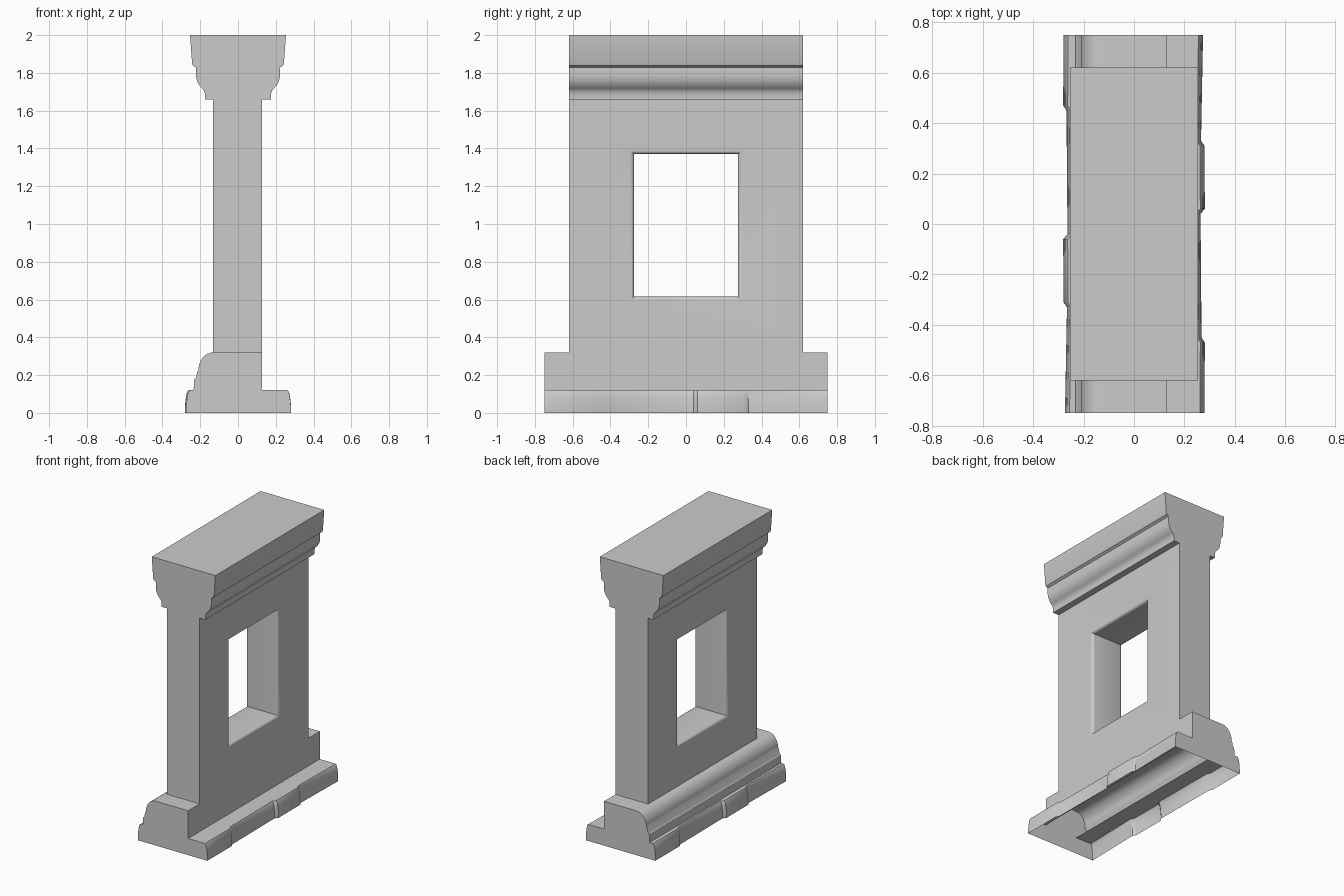
import bpy, bmesh, math

cube = bpy.data.objects.get("Cube")
if cube:
    bpy.data.objects.remove(cube)

stone = bpy.data.materials.new("grey_stone")
stone.use_nodes = True
GREY = (0.6, 0.6, 0.6, 1)
stone.diffuse_color = GREY
bsdf = stone.node_tree.nodes["Principled BSDF"]
bsdf.inputs["Base Color"].default_value = GREY
bsdf.inputs["Roughness"].default_value = 0.9


def finish(name, bm, angle=35):
    """Turn a bmesh into a stone object, smooth with sharp edges kept."""
    bmesh.ops.recalc_face_normals(bm, faces=bm.faces)
    mesh = bpy.data.meshes.new(name)
    bm.to_mesh(mesh)
    bm.free()
    mesh.materials.append(stone)
    ob = bpy.data.objects.new(name, mesh)
    bpy.context.collection.objects.link(ob)
    bpy.ops.object.select_all(action="DESELECT")
    ob.select_set(True)
    bpy.context.view_layer.objects.active = ob
    bpy.ops.object.shade_smooth_by_angle(angle=math.radians(angle))
    return ob


def loft(name, loops, skip=(), caps=True, ring=False):
    """Join closed loops of points; skip leaves out the named side strips."""
    bm = bmesh.new()
    rows = [[bm.verts.new(p) for p in loop] for loop in loops]
    n = len(rows[0])
    pairs = list(zip(rows, rows[1:]))
    if ring:
        pairs.append((rows[-1], rows[0]))
    for a, b in pairs:
        for i in range(n):
            if i not in skip:
                j = (i + 1) % n
                bm.faces.new((a[i], a[j], b[j], b[i]))
    if caps:
        bm.faces.new(rows[0])
        bm.faces.new(rows[-1])
    return finish(name, bm)


def extrude(name, profile, y, skip=()):
    return loft(name, [[(x, e, z) for x, z in profile] for e in (-y, y)], skip)


def arc(cx, cz, rx, rz, a0, a1, steps):
    """Points on an ellipse arc, angles in degrees."""
    out = []
    for i in range(steps + 1):
        a = math.radians(a0 + (a1 - a0) * i / steps)
        out.append((cx + rx * math.cos(a), cz + rz * math.sin(a)))
    return out


LEFT, RIGHT = 0.128, -0.132     # wall faces
END = 0.62                      # half length of wall and coping
BASE_END = 0.75
BASE_TOP, SKIRT_TOP, CAP_BOTTOM = 0.32, 0.12, 1.66

# Coping: moulded profile mirrored to both sides
half = [(0.175, CAP_BOTTOM), (0.175, 1.69)]
half += arc(0.12, 1.79, 0.102, 0.1, -52, 0, 8)
half += [(0.222, 1.828), (0.238, 1.838), (0.243, 1.85), (0.254, 2.0)]
extrude("coping", half + [(-x, z) for x, z in reversed(half)], END)


# Wall with a window opening whose edges are rounded
def rect(x, y, z0, z1):
    return [(x, -y, z0), (x, y, z0), (x, y, z1), (x, -y, z1)]


ROUND = 0.022
steps = 4
edge = [(ROUND * math.sin(t), ROUND * (1 - math.cos(t)))
        for t in (math.pi / 2 * i / steps for i in range(steps + 1))]
loops = [rect(RIGHT, END, BASE_TOP, CAP_BOTTOM)]
for x, side, path in ((RIGHT, 1, edge), (LEFT, -1, edge[::-1])):
    for inward, depth in path:
        grow = ROUND - inward
        loops.append(rect(x + side * depth, 0.275 + grow, 0.615 - grow, 1.37 + grow))
loops.append(rect(LEFT, END, BASE_TOP, CAP_BOTTOM))
loft("wall", loops, caps=False, ring=True)

# Plinth: flat on the left, moulded on the right, open underneath
profile = [(LEFT, BASE_TOP)]
profile += arc(RIGHT, 0.225, 0.078, 0.095, 90, 180, 8)
profile += [(-0.217, 0.215), (-0.22, 0.19), (-0.232, 0.175), (-0.235, SKIRT_TOP)]
n = len(profile)
profile += [(RIGHT, SKIRT_TOP), (RIGHT, 0), (LEFT, 0), (LEFT, SKIRT_TOP)]
extrude("plinth", profile, BASE_END, skip=range(n - 1, n + 3))

# Worn skirting stones: reach from the centre along the length
wear = [(-0.75, 0.28), (-0.47, 0.281), (-0.45, 0.268), (0.04, 0.264),
        (0.06, 0.281), (0.31, 0.28), (0.33, 0.266), (0.75, 0.274)]
for name, side, inner in (("left_skirting", 1, LEFT), ("right_skirting", -1, -RIGHT)):
    loops = []
    for y, reach in wear:
        section = [(inner, 0), (inner, SKIRT_TOP), (reach - 0.018, SKIRT_TOP),
                   (reach - 0.01, 0.108), (reach - 0.004, 0.075),
                   (reach, 0.035), (reach, 0)]
        loops.append([(side * x, side * y, z) for x, z in section])
    loft(name, loops, skip=(0, 6))
